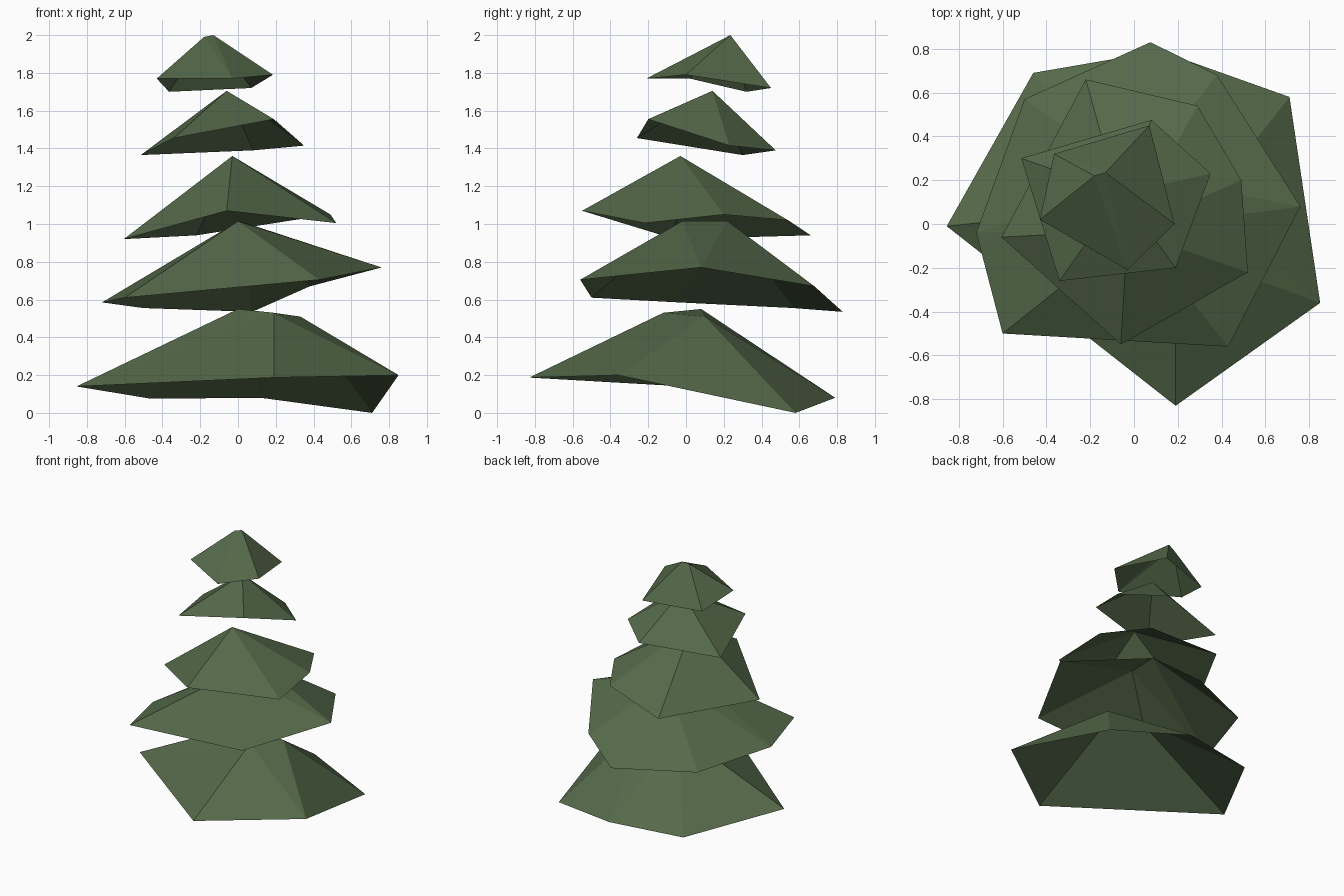
import bpy
import bmesh

cube = bpy.data.objects.get("Cube")
if cube:
    bpy.data.objects.remove(cube, do_unlink=True)

green = bpy.data.materials.new("pine green")
green.use_nodes = True
colour = (0.09, 0.142, 0.068, 1)
green.diffuse_color = colour
green.node_tree.nodes["Principled BSDF"].inputs["Base Color"].default_value = colour


def foliage_tier(name, tips, rim):
    """Open faceted skirt: rim corners run counter-clockwise,
    each one (x, y, z, index of the tip it rises to)."""
    bm = bmesh.new()
    tops = [bm.verts.new(t) for t in tips]
    corners = [(bm.verts.new(c[:3]), tops[c[3]]) for c in rim]
    for (r1, t1), (r2, t2) in zip(corners, corners[1:] + corners[:1]):
        bm.faces.new((r1, r2, t1))
        if t1 != t2:
            bm.faces.new((r2, t2, t1))
    # Close the broken crown where there are several tips
    if len(tops) > 2:
        crown = bm.faces.new(tops)
        bmesh.ops.triangulate(bm, faces=[crown])
    mesh = bpy.data.meshes.new(name)
    bm.to_mesh(mesh)
    bm.free()
    mesh.materials.append(green)
    obj = bpy.data.objects.new(name, mesh)
    bpy.context.collection.objects.link(obj)
    return obj


# Bottom skirt, with a ragged crown
foliage_tier(
    "foliage_tier_1",
    [(.33, .10, .51), (0, .08, .55), (.07, -.09, .49), (.19, -.12, .53)],
    [(.71, .58, 0, 0), (.12, .79, .08, 1), (-.46, .69, .075, 1),
     (-.855, -.01, .14, 2), (.19, -.83, .187, 3), (.85, -.36, .2, 0)])

# Second skirt, with a short ridge
foliage_tier(
    "foliage_tier_2",
    [(0, -.02, 1.015), (.01, .22, 1.015)],
    [(.76, .08, .77, 1), (.38, .68, .67, 1), (.075, .83, .535, 1),
     (-.5, .57, .555, 1), (-.72, -.04, .585, 0), (-.6, -.5, .61, 0),
     (.43, -.56, .705, 0)])

# Middle skirt
foliage_tier(
    "foliage_tier_3",
    [(-.03, -.03, 1.36)],
    [(.52, -.22, 1.005, 0), (.49, .2, 1.05, 0), (.29, .54, 1.02, 0),
     (-.22, .66, .94, 0), (-.605, -.06, .92, 0), (-.06, -.55, 1.07, 0)])

# Fourth skirt
foliage_tier(
    "foliage_tier_4",
    [(-.06, .14, 1.705)],
    [(.35, .23, 1.415, 0), (.08, .475, 1.39, 0), (-.515, .3, 1.365, 0),
     (-.34, -.26, 1.455, 0), (.19, -.2, 1.555, 0)])

# Top skirt, with a split tip
foliage_tier(
    "foliage_tier_5",
    [(-.13, .235, 2), (-.18, .22, 1.99)],
    [(.185, 0, 1.79, 0), (.07, .45, 1.72, 0), (-.365, .32, 1.7, 1),
     (-.43, .02, 1.77, 1), (-.03, -.21, 1.77, 0)])
